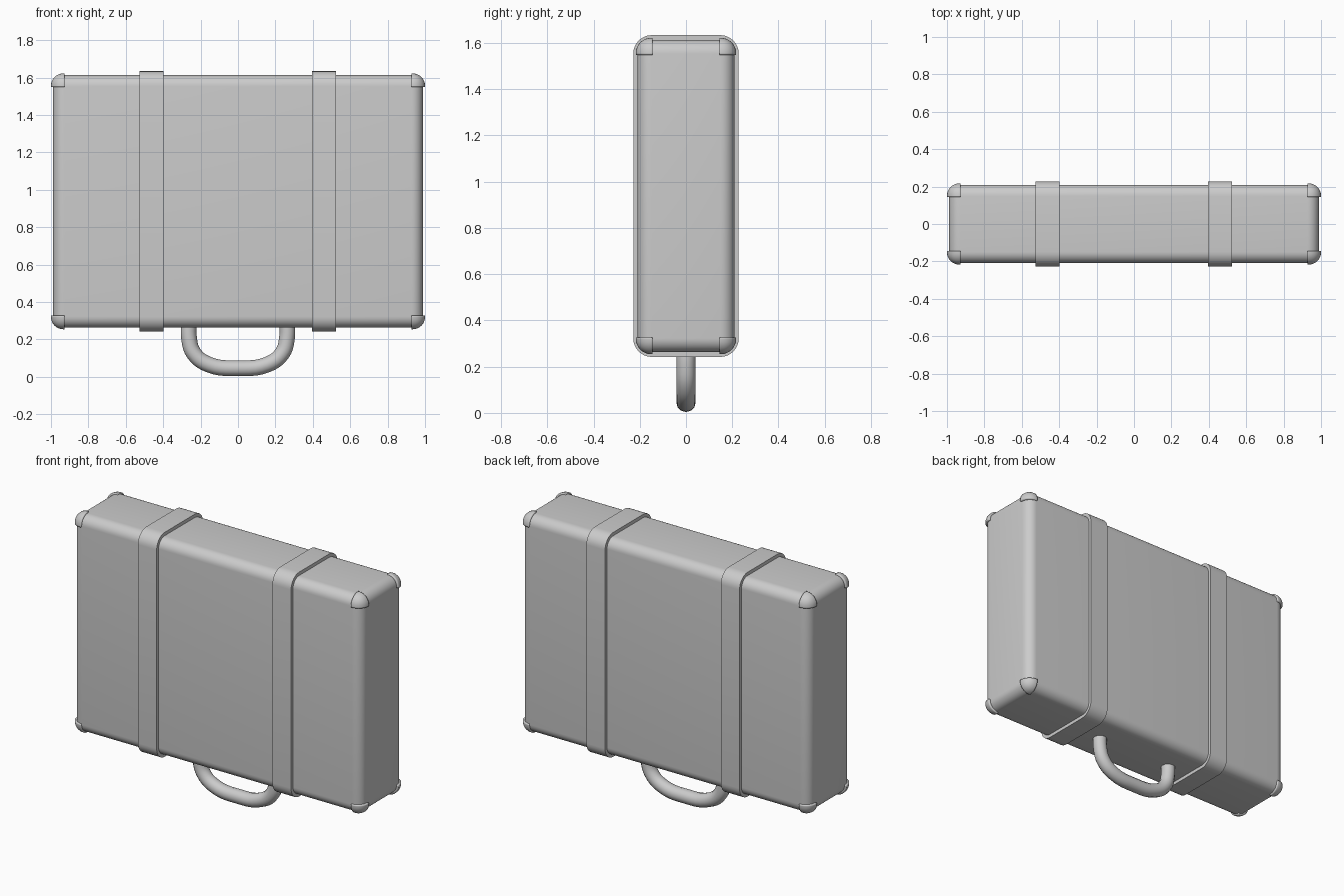
import bpy, bmesh, math
from mathutils import Vector

default = bpy.data.objects.get("Cube")
if default:
    bpy.data.objects.remove(default, do_unlink=True)

GREY = (0.6, 0.6, 0.6, 1)
mat = bpy.data.materials.new("plain grey")
mat.use_nodes = True
mat.diffuse_color = GREY
mat.node_tree.nodes["Principled BSDF"].inputs["Base Color"].default_value = GREY

MID_Z = 0.938


def rounded_box(size, radius, along_x=False):
    """Box centred on the origin, with all edges or only those along x rounded."""
    bm = bmesh.new()
    bmesh.ops.create_cube(bm, size=1)
    bmesh.ops.scale(bm, vec=size, verts=bm.verts)
    edges = [e for e in bm.edges
             if not along_x or abs(e.verts[0].co.x - e.verts[1].co.x) > 1e-4]
    bmesh.ops.bevel(bm, geom=edges, offset=radius, offset_type='OFFSET',
                    segments=8, profile=0.5, affect='EDGES')
    return bm


def add_object(name, bm, location=(0, 0, MID_Z)):
    mesh = bpy.data.meshes.new(name)
    bm.to_mesh(mesh)
    bm.free()
    obj = bpy.data.objects.new(name, mesh)
    obj.location = location
    bpy.context.collection.objects.link(obj)
    finish(obj)
    return obj


def finish(obj):
    obj.data.materials.append(mat)
    bpy.ops.object.select_all(action='DESELECT')
    obj.select_set(True)
    bpy.context.view_layer.objects.active = obj
    bpy.ops.object.shade_smooth_by_angle(angle=math.radians(35))


# Case body
add_object("case_body", rounded_box((1.976, 0.418, 1.35), 0.06))

# Two straps wrapped round the case
for name, x in (("right_strap", -0.463), ("left_strap", 0.46)):
    add_object(name, rounded_box((0.128, 0.456, 1.392), 0.08, along_x=True), (x, 0, MID_Z))

# Corner guards: the eight corners of a slightly larger shell
half = Vector((1.0, 0.217, 0.684))
reach = 0.073
shell = rounded_box(half * 2, 0.066)
for axis in range(3):
    cut = half[axis] - reach
    for side in (-1, 1):
        point, normal = Vector(), Vector()
        point[axis], normal[axis] = side * cut, side
        bmesh.ops.bisect_plane(shell, geom=shell.verts[:] + shell.edges[:] + shell.faces[:],
                               plane_co=point, plane_no=normal)
middle = [f for f in shell.faces
          if any(abs(f.calc_center_median()[a]) < half[a] - reach for a in range(3))]
bmesh.ops.delete(shell, geom=middle, context='FACES')
guards = add_object("corner_guards", shell)
thick = guards.modifiers.new("thickness", 'SOLIDIFY')
thick.thickness = 0.02
thick.offset = -1

# Carrying handle under the case
side_path = [(0.262, 0.29), (0.262, 0.21), (0.236, 0.125), (0.155, 0.065)]
path = [(-x, z) for x, z in side_path] + [(0, 0.046)] + side_path[::-1]
curve = bpy.data.curves.new("handle", 'CURVE')
curve.dimensions = '3D'
curve.bevel_depth = 0.042
curve.bevel_resolution = 4
curve.resolution_u = 5
curve.use_fill_caps = True
spline = curve.splines.new('BEZIER')
spline.bezier_points.add(len(path) - 1)
for p, (x, z) in zip(spline.bezier_points, path):
    p.co = (x, 0, z)
    p.handle_left_type = p.handle_right_type = 'AUTO'
handle = bpy.data.objects.new("handle", curve)
bpy.context.collection.objects.link(handle)
bpy.ops.object.select_all(action='DESELECT')
handle.select_set(True)
bpy.context.view_layer.objects.active = handle
bpy.ops.object.convert(target='MESH')
finish(bpy.context.view_layer.objects.active)
